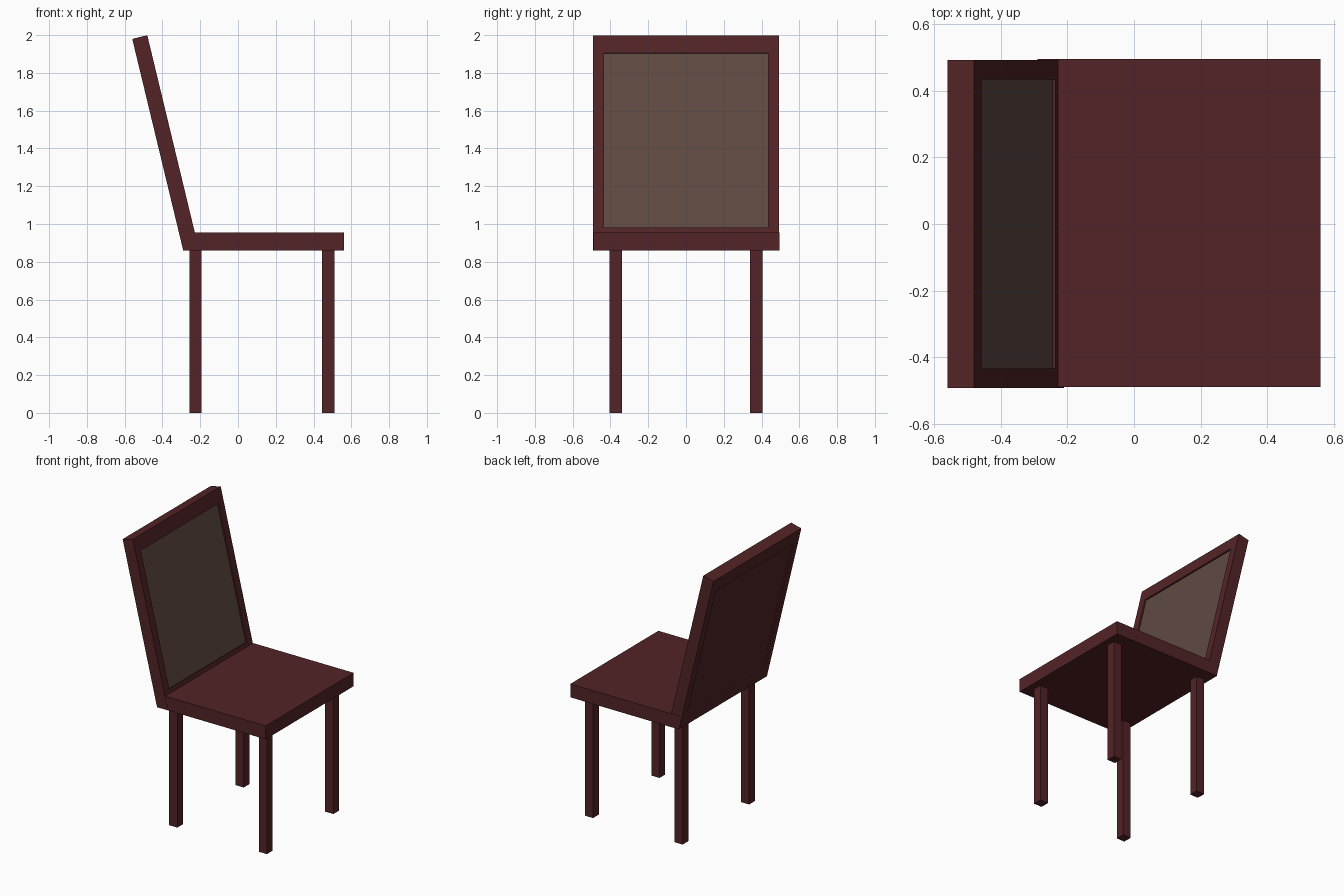
import bpy, bmesh, math
from mathutils import Matrix

if "Cube" in bpy.data.objects:
    bpy.data.objects.remove(bpy.data.objects["Cube"])


def material(name, rgb):
    m = bpy.data.materials.new(name)
    m.diffuse_color = (*rgb, 1)
    m.use_nodes = True
    m.node_tree.nodes["Principled BSDF"].inputs["Base Color"].default_value = m.diffuse_color
    return m


wood = material("dark_red_wood", (0.085, 0.017, 0.019))
fabric = material("brown_grey_fabric", (0.115, 0.068, 0.054))


def box_mesh(lo, hi):
    bm = bmesh.new()
    bmesh.ops.create_cube(bm, size=1)
    for v in bm.verts:
        v.co = [lo[i] if v.co[i] < 0 else hi[i] for i in range(3)]
    return bm


def finish(name, bm, mats):
    me = bpy.data.meshes.new(name)
    bm.to_mesh(me)
    bm.free()
    for m in mats:
        me.materials.append(m)
    ob = bpy.data.objects.new(name, me)
    bpy.context.collection.objects.link(ob)
    return ob


# Seat slab
finish("seat", box_mesh((-0.29, -0.49, 0.86), (0.56, 0.495, 0.955)), [wood])

# Four square legs
for end, x in (("back", -0.225), ("front", 0.478)):
    for side, y in (("right", -0.372), ("left", 0.372)):
        h = 0.032
        finish(f"{end}_leg_{side}",
               box_mesh((x - h, y - h, 0), (x + h, y + h, 0.865)), [wood])

# Backrest: reclined slab with a recessed panel on both broad faces
HEIGHT, BOTTOM, TOP, RECESS = 1.152, 0.106, 1.055, 0.01
bm = box_mesh((0, -0.492, 0), (0.082, 0.492, HEIGHT))
bm.normal_update()
for face in [f for f in bm.faces if abs(f.normal.x) > 0.9]:
    bmesh.ops.inset_individual(bm, faces=[face], thickness=0.082)
    for v in face.verts:
        v.co.z = BOTTOM if v.co.z < HEIGHT / 2 else TOP
    bm.normal_update()
    inward = -RECESS if face.normal.x > 0 else RECESS
    new = bmesh.ops.extrude_discrete_faces(bm, faces=[face])["faces"][0]
    for v in new.verts:
        v.co.x += inward
    if inward < 0:
        new.material_index = 1
bmesh.ops.recalc_face_normals(bm, faces=bm.faces)
bm.transform(Matrix.Translation((-0.29, 0, 0.86))
             @ Matrix.Rotation(-math.radians(13.55), 4, 'Y'))
finish("backrest", bm, [wood, fabric])
